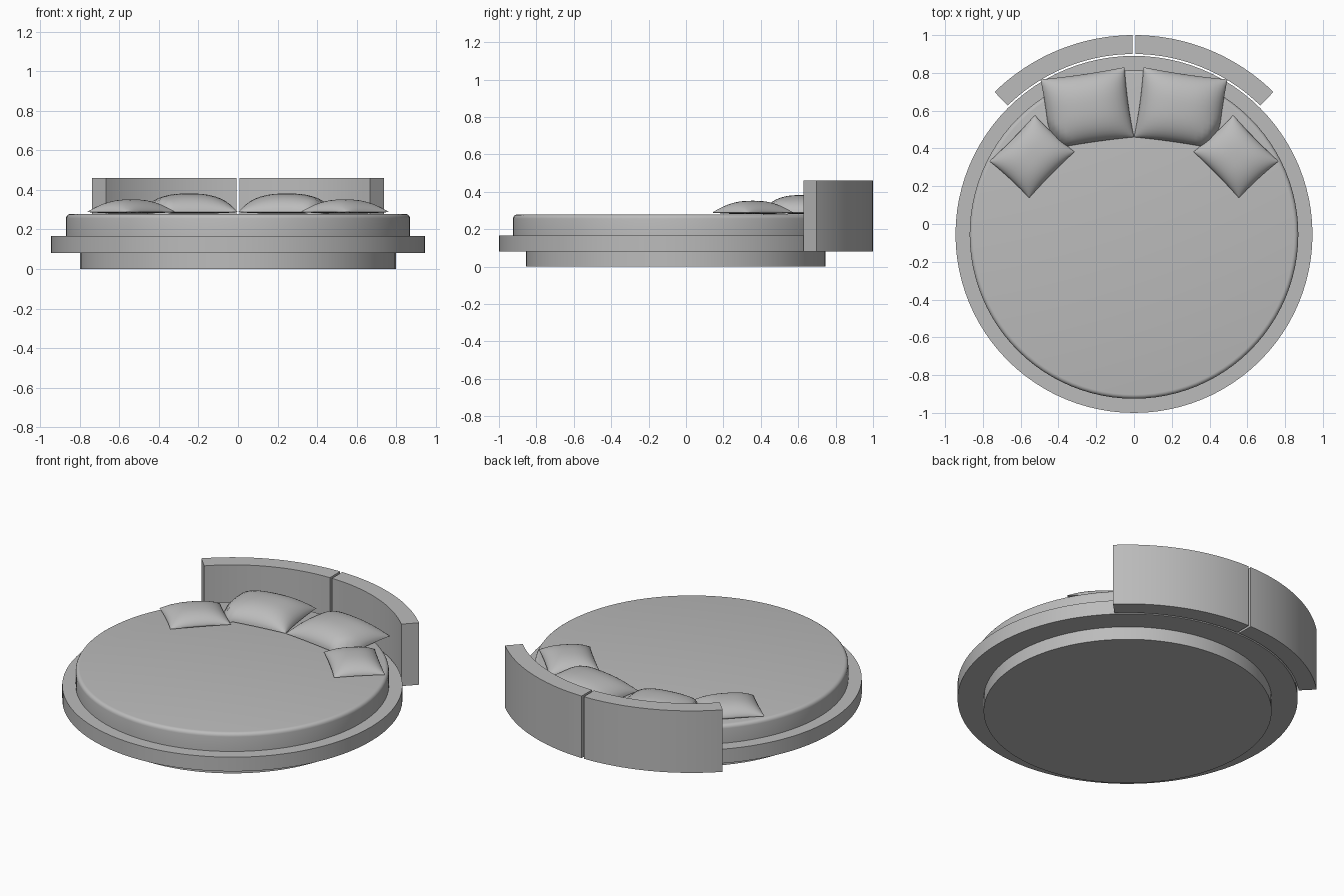
import bpy, bmesh, math
from mathutils import Vector

cube = bpy.data.objects.get("Cube")
if cube:
    bpy.data.objects.remove(cube)

CY = -0.055          # shared centre of all round parts
MATTRESS_TOP = 0.278

grey = bpy.data.materials.new("soft_grey")
grey.use_nodes = True
GREY = (0.5, 0.5, 0.5, 1)
grey.diffuse_color = GREY
grey.node_tree.nodes["Principled BSDF"].inputs["Base Color"].default_value = GREY


def finish(name, bm, angle=40):
    bmesh.ops.recalc_face_normals(bm, faces=bm.faces)
    mesh = bpy.data.meshes.new(name)
    bm.to_mesh(mesh)
    bm.free()
    mesh.materials.append(grey)
    obj = bpy.data.objects.new(name, mesh)
    bpy.context.collection.objects.link(obj)
    bpy.ops.object.select_all(action='DESELECT')
    obj.select_set(True)
    bpy.context.view_layer.objects.active = obj
    bpy.ops.object.shade_smooth_by_angle(angle=math.radians(angle))
    return obj


def disc(name, radius, z0, z1, rounding=0):
    """Solid round slab, optionally with a rounded top rim."""
    bm = bmesh.new()
    bmesh.ops.create_cone(bm, cap_ends=True, segments=96, radius1=radius,
                          radius2=radius, depth=z1 - z0)
    bmesh.ops.translate(bm, vec=(0, CY, (z0 + z1) / 2), verts=bm.verts)
    if rounding:
        rim = [e for e in bm.edges if all(v.co.z > z1 - 0.001 for v in e.verts)]
        bmesh.ops.bevel(bm, geom=rim, offset=rounding, segments=4,
                        profile=0.5, affect='EDGES')
    return finish(name, bm)


def headboard(name, side):
    """Curved panel sweeping from the centre gap to the outer end."""
    r_in, r_out, z0, z1, steps = 0.955, 1.055, 0.08, 0.46, 28
    start, end = 0.007, math.radians(44.4)
    bm = bmesh.new()
    rings = []
    for i in range(steps + 1):
        a = start + (end - start) * i / steps
        rings.append([bm.verts.new((side * r * math.sin(a), CY + r * math.cos(a), z))
                      for r, z in ((r_in, z0), (r_out, z0), (r_out, z1), (r_in, z1))])
    for a, b in zip(rings, rings[1:]):
        for k in range(4):
            n = (k + 1) % 4
            bm.faces.new((a[k], a[n], b[n], b[k]))
    bm.faces.new(rings[0])
    bm.faces.new(rings[-1])
    # Round the top rim and the upright end edges, keep the bottom sharp
    sharp = [e for e in bm.edges if e.calc_face_angle(0) > 1
             and max(v.co.z for v in e.verts) > z1 - 0.001]
    bmesh.ops.bevel(bm, geom=sharp, offset=0.016, segments=4,
                    profile=0.5, affect='EDGES')
    return finish(name, bm)


def pillow(name, side, centre, u_axis, v_axis, height, tuck=0):
    """Cushion with pinched edges; tuck sinks its outer front corner."""
    n = 20
    c, ua, va = Vector(centre), Vector(u_axis), Vector(v_axis)
    bm = bmesh.new()

    def sheet(thickness):
        grid = []
        for i in range(n + 1):
            u = math.sin(math.pi * (i / n - 0.5))
            row = []
            for j in range(n + 1):
                v = math.sin(math.pi * (j / n - 0.5))
                puff = (max(0, 1 - abs(u) ** 2.5) * max(0, 1 - abs(v) ** 2.5)) ** 0.55
                sink = tuck * max(0, -0.84 * u - 0.45 * v - 0.91)
                p = c + ua * u * (1 - 0.03 * (1 - v * v)) + va * v * (1 - 0.03 * (1 - u * u))
                z = MATTRESS_TOP + 0.01 + thickness * puff - sink
                row.append(bm.verts.new((side * p.x, p.y, z)))
            grid.append(row)
        for i in range(n):
            for j in range(n):
                bm.faces.new((grid[i][j], grid[i + 1][j],
                              grid[i + 1][j + 1], grid[i][j + 1]))

    sheet(height)
    sheet(-0.008)
    bmesh.ops.remove_doubles(bm, verts=bm.verts, dist=0.0001)
    return finish(name, bm, 70)


# Round bed
disc("base_plinth", 0.80, 0, 0.08)
disc("platform", 0.945, 0.08, 0.167)
disc("mattress", 0.87, 0.167, MATTRESS_TOP, 0.022)

# Mirrored headboard panels and pillows
for label, side in (("left", 1), ("right", -1)):
    headboard(label + "_headboard", side)
    pillow(label + "_large_pillow", side, (-0.2475, 0.6125),
           (0.2225, 0.0325), (-0.025, 0.185), 0.094, 0.3)
    pillow(label + "_small_pillow", side, (-0.54, 0.357),
           (0.105, -0.097), (0.12, 0.122), 0.064)
